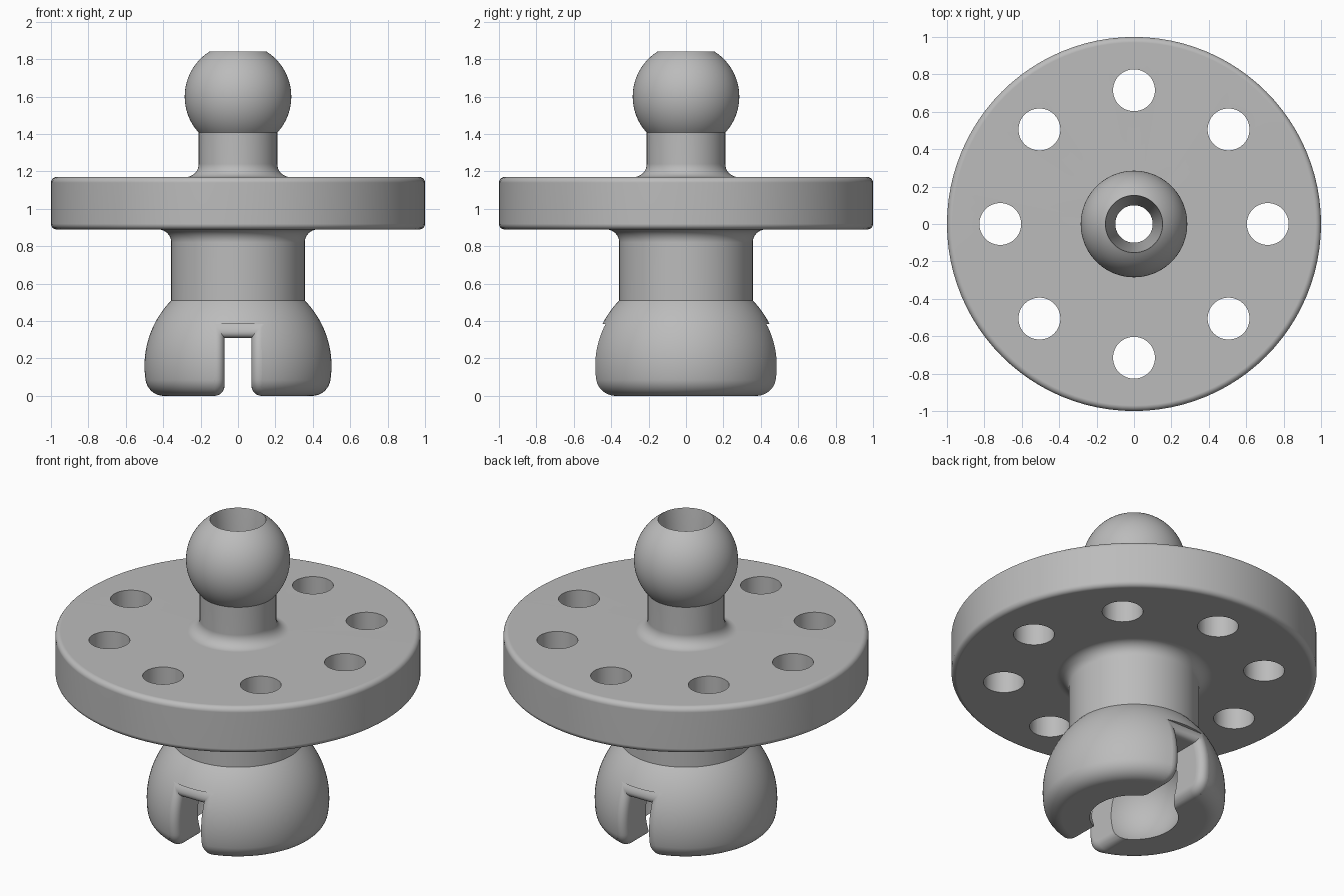
import bpy, bmesh, math
from math import sin, cos, asin, acos, sqrt, pi, radians
from mathutils import Matrix

if "Cube" in bpy.data.objects:
    bpy.data.objects.remove(bpy.data.objects["Cube"])

grey = bpy.data.materials.new("plain_grey")
grey.use_nodes = True
grey.diffuse_color = (0.5, 0.5, 0.5, 1)
grey.node_tree.nodes["Principled BSDF"].inputs["Base Color"].default_value = (0.5, 0.5, 0.5, 1)


def arc(cx, cz, rad, a0, a1, n):
    """Points on a circle from angle a0 to a1."""
    angles = [a0 + (a1 - a0) * i / n for i in range(n + 1)]
    return [(cx + rad * cos(a), cz + rad * sin(a)) for a in angles]


def make_object(name, bm):
    bmesh.ops.recalc_face_normals(bm, faces=bm.faces)
    mesh = bpy.data.meshes.new(name)
    bm.to_mesh(mesh)
    bm.free()
    mesh.materials.append(grey)
    obj = bpy.data.objects.new(name, mesh)
    bpy.context.collection.objects.link(obj)
    return obj


def loft(bm, rings, wrap):
    """Skin closed rings of vertices; wrap joins the last ring to the first."""
    n = len(rings[0])
    for k in range(len(rings) if wrap else len(rings) - 1):
        a, b = rings[k], rings[(k + 1) % len(rings)]
        for i in range(n):
            j = (i + 1) % n
            bm.faces.new((a[i], a[j], b[j], b[i]))


# Shared dimensions of the socket and its slot
SOCKET_R, SOCKET_Z, LIP = 0.5, 0.16, 0.1
LIP_X = sqrt((SOCKET_R - LIP) ** 2 - (LIP - SOCKET_Z) ** 2)
LIP_A = asin((LIP - SOCKET_Z) / (SOCKET_R - LIP))
SLOT_W, SLOT_TOP, ROUND = 0.072, 0.31, 0.055
BALL_R, BALL_Z, BORE, MOUTH = 0.285, 1.6, 0.1, 0.153
CUP_R, NECK, STEM = 0.29, 0.21, 0.357

# Turned body: cup, bore, ball, neck, disc, stem, socket
profile = arc(0, SOCKET_Z, CUP_R, asin(-SOCKET_Z / CUP_R), acos(BORE / CUP_R), 20)
profile += [(BORE, 1.4)]
profile += arc(0, BALL_Z, BALL_R, acos(MOUTH / BALL_R), -acos(NECK / BALL_R), 28)
profile += arc(NECK + 0.07, 1.24, 0.07, pi, 1.5 * pi, 8)
profile += arc(0.97, 1.14, 0.03, pi / 2, 0, 6)
profile += arc(0.97, 0.92, 0.03, 0, -pi / 2, 6)
profile += arc(STEM + 0.07, 0.82, 0.07, pi / 2, pi, 8)
profile += arc(0, SOCKET_Z, SOCKET_R, acos(STEM / SOCKET_R), LIP_A, 18)
profile += arc(LIP_X, LIP, LIP, LIP_A, -pi / 2, 10)[1:]

bm = bmesh.new()
STEPS = 96
rings = []
for s in range(STEPS):
    t = 2 * pi * s / STEPS
    rings.append([bm.verts.new((r * cos(t), r * sin(t), z)) for r, z in profile])
loft(bm, rings, True)
body = make_object("ball_and_socket_disc", bm)


# Flared cutter that rounds the outer edges of the slot
def layer_path(depth, flare):
    """Socket section at a depth below its skin, from under the cup to the slot top."""
    top = SLOT_TOP + 1.35 * flare
    path = [(0.15, depth)]
    path += arc(LIP_X, LIP, LIP - depth, -pi / 2, LIP_A, 8)
    end = asin((top - SOCKET_Z) / (SOCKET_R - depth))
    path += arc(0, SOCKET_Z, SOCKET_R - depth, LIP_A, end, 12)[1:]
    return path


def slot_flare(name, turn):
    layers = [(-0.15, ROUND)]
    for i in range(9):
        a = radians(90 * i / 8)
        layers.append((ROUND * (1 - cos(a)), ROUND * (1 - sin(a))))
    paths = [layer_path(d, f) for d, f in layers]
    bm = bmesh.new()
    rows = []
    for k in range(len(paths[0])):
        right, left = [], []
        for (d, flare), path in zip(layers, paths):
            r, z = path[k]
            x = SLOT_W + flare
            y = -sqrt(r * r - x * x)
            right.append(bm.verts.new((x, y, z)))
            left.append(bm.verts.new((-x, y, z)))
        rows.append(right + left[::-1])
    loft(bm, rows, False)
    n = len(rows[0])
    for row in (rows[0], rows[-1]):
        for i in range(n // 2 - 1):
            bm.faces.new((row[i], row[i + 1], row[n - 2 - i], row[n - 1 - i]))
    bm.transform(Matrix.Rotation(turn, 4, "Z"))
    return make_object(name, bm)


cutters = [slot_flare("front_slot_flare", 0), slot_flare("back_slot_flare", pi)]

# Straight slot through both sides of the socket
bm = bmesh.new()
size = Matrix.Diagonal((2 * SLOT_W, 1.4, SLOT_TOP + 0.1, 1))
bmesh.ops.create_cube(bm, size=1, matrix=Matrix.Translation((0, 0, SLOT_TOP / 2 - 0.05)) @ size)
cutters.append(make_object("slot_cutter", bm))

# Ring of eight holes in the disc
bm = bmesh.new()
for i in range(8):
    place = Matrix.Rotation(i * pi / 4, 4, "Z") @ Matrix.Translation((0.715, 0, 1.03))
    bmesh.ops.create_cone(bm, cap_ends=True, segments=48, radius1=0.112, radius2=0.112,
                          depth=0.6, matrix=place)
cutters.append(make_object("hole_cutter", bm))

# Cut, then shade
bpy.ops.object.select_all(action="DESELECT")
body.select_set(True)
bpy.context.view_layer.objects.active = body
for cutter in cutters:
    mod = body.modifiers.new(cutter.name, "BOOLEAN")
    mod.operation = "DIFFERENCE"
    mod.solver = "EXACT"
    mod.object = cutter
    bpy.ops.object.modifier_apply(modifier=mod.name)
for cutter in cutters:
    bpy.data.objects.remove(cutter)
bpy.ops.object.shade_smooth_by_angle(angle=radians(28))
normals = body.modifiers.new("even_shading", "WEIGHTED_NORMAL")
normals.keep_sharp = True
